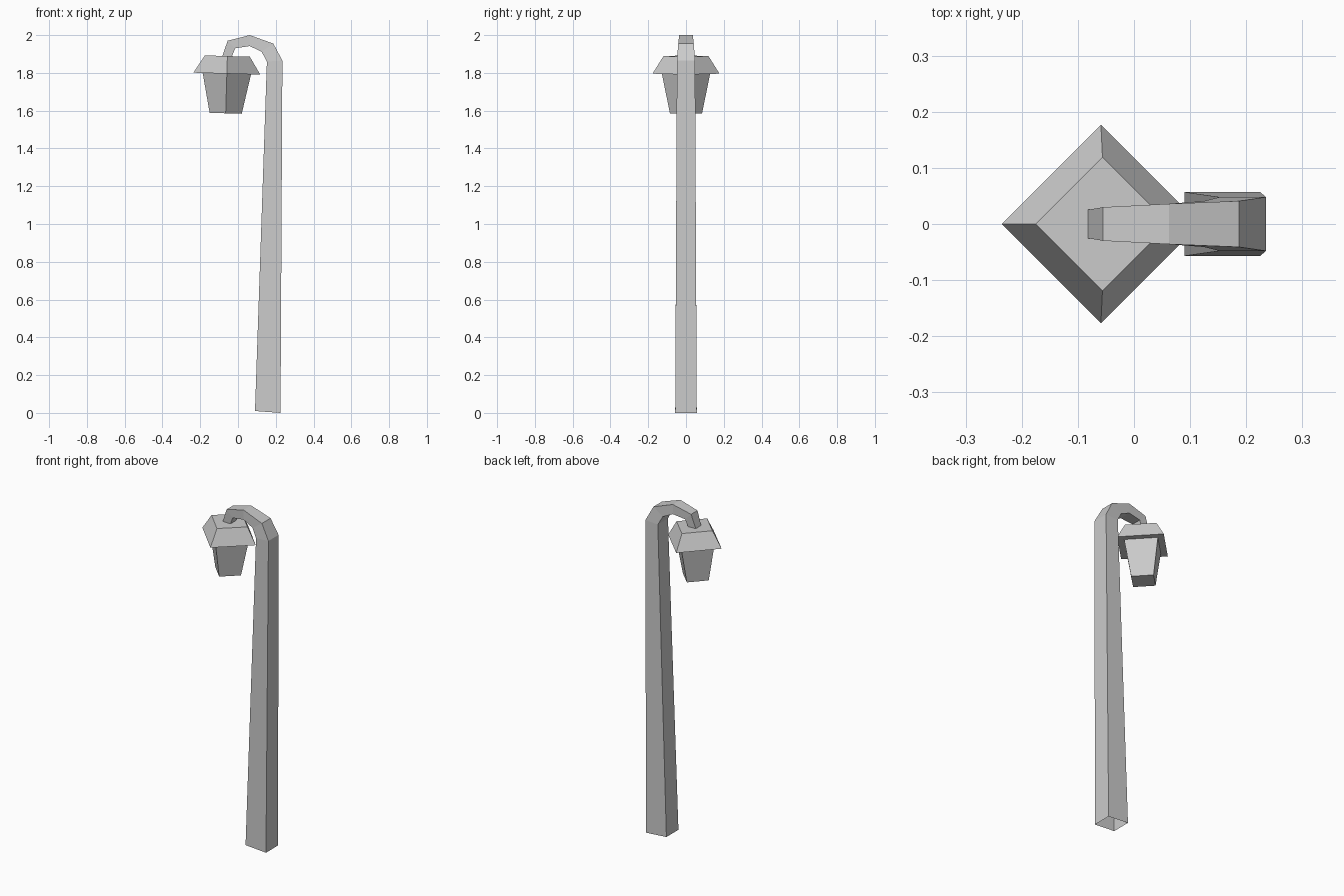
import bpy
import math

if "Cube" in bpy.data.objects:
    bpy.data.objects.remove(bpy.data.objects["Cube"])


def loft(name, rings, cap_start=False, cap_end=False):
    """Skin four-cornered rings into one flat-shaded mesh."""
    verts = [v for ring in rings for v in ring]
    faces = []
    for r in range(len(rings) - 1):
        for i in range(4):
            a, b = r * 4 + i, r * 4 + (i + 1) % 4
            faces.append((a, b, b + 4, a + 4))
    if cap_start:
        faces.append((3, 2, 1, 0))
    if cap_end:
        n = len(verts)
        faces.append((n - 4, n - 3, n - 2, n - 1))
    mesh = bpy.data.meshes.new(name)
    mesh.from_pydata(verts, [], faces)
    mesh.update()
    obj = bpy.data.objects.new(name, mesh)
    bpy.context.collection.objects.link(obj)
    return obj


def post_ring(inner, outer, w):
    (xi, zi), (xo, zo) = inner, outer
    return [(xi, -w, zi), (xo, -w, zo), (xo, w, zo), (xi, w, zi)]


def diamond(radius, z):
    return [(radius, 0, z), (0, radius, z), (-radius, 0, z), (0, -radius, z)]


# Tapered post bending over into a hook: inner edge, outer edge, half width
post_ring_data = [
    ((0.09, 0.01), (0.225, 0.0), 0.057),
    ((0.153, 1.86), (0.235, 1.865), 0.048),
    ((0.125, 1.912), (0.187, 1.955), 0.041),
    ((0.062, 1.942), (0.062, 2.0), 0.036),
    ((-0.015, 1.93), (-0.055, 1.97), 0.030),
    ((-0.034, 1.882), (-0.084, 1.885), 0.025),
]
loft("post", [post_ring(*d) for d in post_ring_data])

# Lantern: square roof and glass body, both slightly tilted
roof = loft("lantern_roof",
            [diamond(0.128, 0), diamond(0.177, 0), diamond(0.119, 0.093)],
            cap_end=True)
body = loft("lantern_body", [diamond(0.085, -0.21), diamond(0.128, 0)],
            cap_start=True)
for part in (roof, body):
    part.location = (-0.059, 0, 1.796)
    part.rotation_euler = (0, math.radians(1.7), 0)
